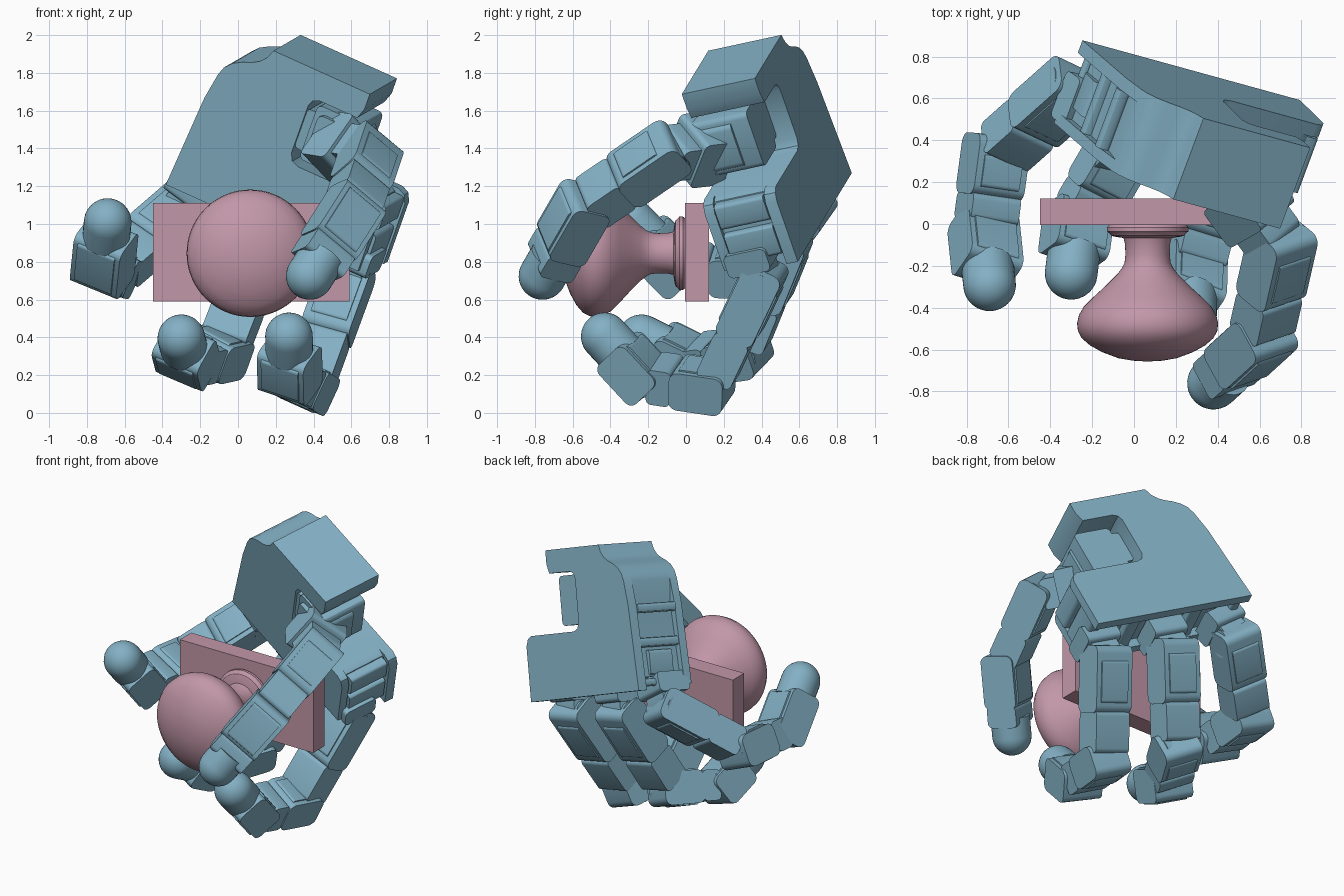
import bpy, bmesh, math
from mathutils import Vector as V

if "Cube" in bpy.data.objects:
    bpy.data.objects.remove(bpy.data.objects["Cube"])


def material(name, rgb):
    m = bpy.data.materials.new(name)
    m.diffuse_color = (*rgb, 1)
    m.use_nodes = True
    m.node_tree.nodes["Principled BSDF"].inputs["Base Color"].default_value = m.diffuse_color
    return m


BLUE = material("blue", (0.23, 0.44, 0.56))
PINK = material("pink", (0.54, 0.31, 0.39))


def finish(name, bm, mat):
    bmesh.ops.recalc_face_normals(bm, faces=bm.faces)
    me = bpy.data.meshes.new(name)
    bm.to_mesh(me)
    bm.free()
    me.materials.append(mat)
    ob = bpy.data.objects.new(name, me)
    bpy.context.collection.objects.link(ob)
    return ob


def prism(name, pts, o, u, v, e, e0, e1, mat=BLUE):
    """Extrude the outline pts (in axes u, v) along e from e0 to e1."""
    bm = bmesh.new()
    lo, hi = [[bm.verts.new(o + u * a + v * b + e * h) for a, b in pts] for h in (e0, e1)]
    n = len(pts)
    bm.faces.new(lo)
    bm.faces.new(hi)
    for i in range(n):
        j = (i + 1) % n
        bm.faces.new((lo[i], lo[j], hi[j], hi[i]))
    return finish(name, bm, mat)


def lathe(name, prof, o, axis, mat, n=48):
    """Revolve (radius, height) points about axis."""
    s = axis.orthogonal().normalized()
    t = axis.cross(s)
    bm = bmesh.new()
    rings = []
    for r, h in prof:
        k = 1 if r == 0 else n
        rings.append([bm.verts.new(o + axis * h + (s * math.cos(i * math.tau / n)
                      + t * math.sin(i * math.tau / n)) * r) for i in range(k)])
    for a, b in zip(rings, rings[1:]):
        for i in range(n):
            j = (i + 1) % n
            f = [a[i % len(a)], a[j % len(a)], b[j % len(b)], b[i % len(b)]]
            bm.faces.new(list(dict.fromkeys(f)))
    return finish(name, bm, mat)


def rounded(u0, u1, v0, v1, r, seg=5):
    out = []
    for k, (cx, cy) in enumerate(((u1 - r, v1 - r), (u0 + r, v1 - r), (u0 + r, v0 + r), (u1 - r, v0 + r))):
        for i in range(seg + 1):
            a = math.pi / 2 * (k + i / seg)
            out.append((cx + r * math.cos(a), cy + r * math.sin(a)))
    return out


# --- door knob and plate ---
prism("door_plate", [(-.45, .59), (.59, .59), (.59, 1.11), (-.45, 1.11)],
      V((0, 0, 0)), V((1, 0, 0)), V((0, 0, 1)), V((0, 1, 0)), -.005, .122, PINK)
KNOB = [(0, 0), (.185, 0), (.195, .012), (.195, .03), (.182, .04), (.175, .05), (.16, .055), (.115, .062),
        (.108, .09), (.106, .14), (.11, .18), (.122, .205), (.145, .235), (.2, .29), (.26, .345),
        (.305, .39), (.328, .43), (.337, .47), (.333, .505), (.315, .54), (.275, .575),
        (.215, .608), (.14, .636), (.07, .648), (0, .652)]
lathe("door_knob", KNOB, V((.065, -.005, .845)), V((0, -1, 0)), PINK, 64)

# --- palm frame: W across, N out of the palm, D towards the fingers ---
A = V((.33, .5, 2.0))
W = V((.884, -.243, -.399)).normalized()
N = V((-.36, -.913, -.19))
N = (N - W * N.dot(W)).normalized()
D = W.cross(N).normalized()


def at(w, n, d):
    return A + W * w + N * n + D * d


def palm_part(name, pts, n0, n1):
    prism(name, pts, A, W, D, N, n0, n1)


def palm_box(name, w0, w1, n0, n1, d0, d1, r=.02):
    palm_part(name, rounded(w0, w1, d0, d1, r, 3), n0, n1)


SHOULDER = [(0, 0), (-.02, .05), (-.05, .085), (-.09, .11), (-.14, .13), (-.19, .16),
            (-.225, .20), (-.243, .25)]


def palm_outline(left, right, end):
    return SHOULDER + [(left + .04, .40), (left, end), (right, end), (right, .60), (right - .02, .555),
                       (right - .06, .535), (.34, .535), (.30, .52), (.28, .48), (.28, .20),
                       (.295, .165), (.33, .15), (.555, .15), (.577, .09), (.577, 0)]


palm_part("palm_back_plate", palm_outline(-.31, .865, .955), -.005, .06)
palm_part("palm_core", palm_outline(-.265, .81, .87), .06, .36)
palm_part("palm_front_plate", palm_outline(-.31, .84, .93), .36, .416)
for d0, d1 in ((.40, .46), (.62, .68), (.88, .93)):
    palm_box("palm_side_rib", -.285, -.22, .06, .36, d0, d1)
for d0, d1 in ((.56, .70), (.73, .90)):
    palm_box("palm_right_motor", .76, .855, .07, .35, d0, d1)
palm_box("palm_side_motor", -.285, -.2, .12, .30, .70, .86)
# thin divider walls between the fingers
for w in (.045, .52):
    palm_box("knuckle_divider", w - .05, w + .05, .06, .36, .80, .92)


def link(name, p, q, lat, u0, u1, wide, thick, r=.05):
    """Rounded block along p->q, wide across lat."""
    u = (q - p).normalized()
    lat = (lat - u * lat.dot(u)).normalized()
    prism(name, rounded(u0, u1, -thick / 2, thick / 2, r), p, u, u.cross(lat), lat,
          -wide / 2, wide / 2)


def joint(name, p, lat, r, wide):
    lathe(name, [(0, -wide / 2), (r, -wide / 2), (r, wide / 2), (0, wide / 2)], p, lat, BLUE, 24)


def fingertip(name, p, q, r=.126):
    u = (q - p).normalized()
    prof = [(0, -.13), (r, -.13)] + [(r * math.cos(a * math.pi / 20), r * math.sin(a * math.pi / 20))
                                     for a in range(10)] + [(0, r)]
    lathe(name, prof, q, u, BLUE, 32)


def finger(name, pts, lat):
    """Links, joints and round tip along knuckle, middle joint, end joint, tip."""
    pts = [V(p) for p in pts]
    for i in range(len(pts) - 2):
        p, q = pts[i], pts[i + 1]
        L = (q - p).length
        link(name + "_link_rear", p, q, lat, -.095, L * .52, .265, .215)
        link(name + "_link_front", p, q, lat, L * .5, L - .06, .25, .20, .03)
        link(name + "_link_panel", p, q, lat, .0, L * .42, .20, .232, .02)
        joint(name + "_joint", q, lat, .085, .22)
    p, q = pts[-2], pts[-1]
    L = (q - p).length
    end = min(L - .09, .26)
    link(name + "_end_block", p, q, lat, -.09, end, .275, .22, .045)
    link(name + "_end_panel", p, q, lat, -.05, end - .03, .22, .24, .02)
    fingertip(name + "_tip", p, q)


FINGERS = {
    "outer_finger": ((-.31, .64, 1.06), (-.665, .325, .755), (-.715, -.05, .765), (-.69, -.29, 1.01)),
    "middle_finger": ((.12, .53, .86), (-.09, .31, .32), (-.27, 0, .28), (-.30, -.235, .395)),
    "inner_finger": ((.57, .40, .70), (.365, .135, .14), (.275, -.235, .195), (.27, -.43, .405)),
}
for name, pts in FINGERS.items():
    lat = W
    finger(name, pts, lat)
    k = V(pts[0])
    # knuckle motor between palm and first joint
    root = k - D * .22 + (W * .05 if name == "outer_finger" else V())
    link(name + "_knuckle_block", root, k, lat, 0, .13, .25, .24, .03)
    link(name + "_knuckle_neck", root, k, lat, .1, .23, .19, .17, .03)
    joint(name + "_knuckle_joint", k, lat, .09, .24)

# --- thumb with its motor in the palm notch ---
T = [V(p) for p in ((.70, -.12, 1.37), (.60, -.56, 1.07), (.38, -.76, .725))]
lat = (T[1] - T[0]).cross(T[2] - T[1]).normalized()
lat = lat if lat.dot(W) > 0 else -lat
finger("thumb", T, lat)
link("thumb_end_sleeve", T[1], T[2], lat, .24, .38, .26, .20, .03)
joint("thumb_base_joint", T[0], lat, .10, .25)
palm_box("thumb_motor", .33, .60, .10, .42, .17, .49, .03)
palm_box("thumb_motor_cap", .36, .62, .20, .45, .21, .46, .03)
palm_box("thumb_motor_foot", .28, .42, .10, .40, .22, .45)
link("thumb_base_bracket", at(.50, .40, .36), T[0], lat, -.06, .16, .27, .29, .03)
link("thumb_base_neck", at(.50, .40, .36), T[0], lat, .1, .27, .23, .20, .04)

# --- smooth rounded faces, keep edges sharp ---
for ob in bpy.context.collection.objects:
    ob.select_set(True)
    bpy.context.view_layer.objects.active = ob
bpy.ops.object.shade_smooth_by_angle(angle=math.radians(30))
